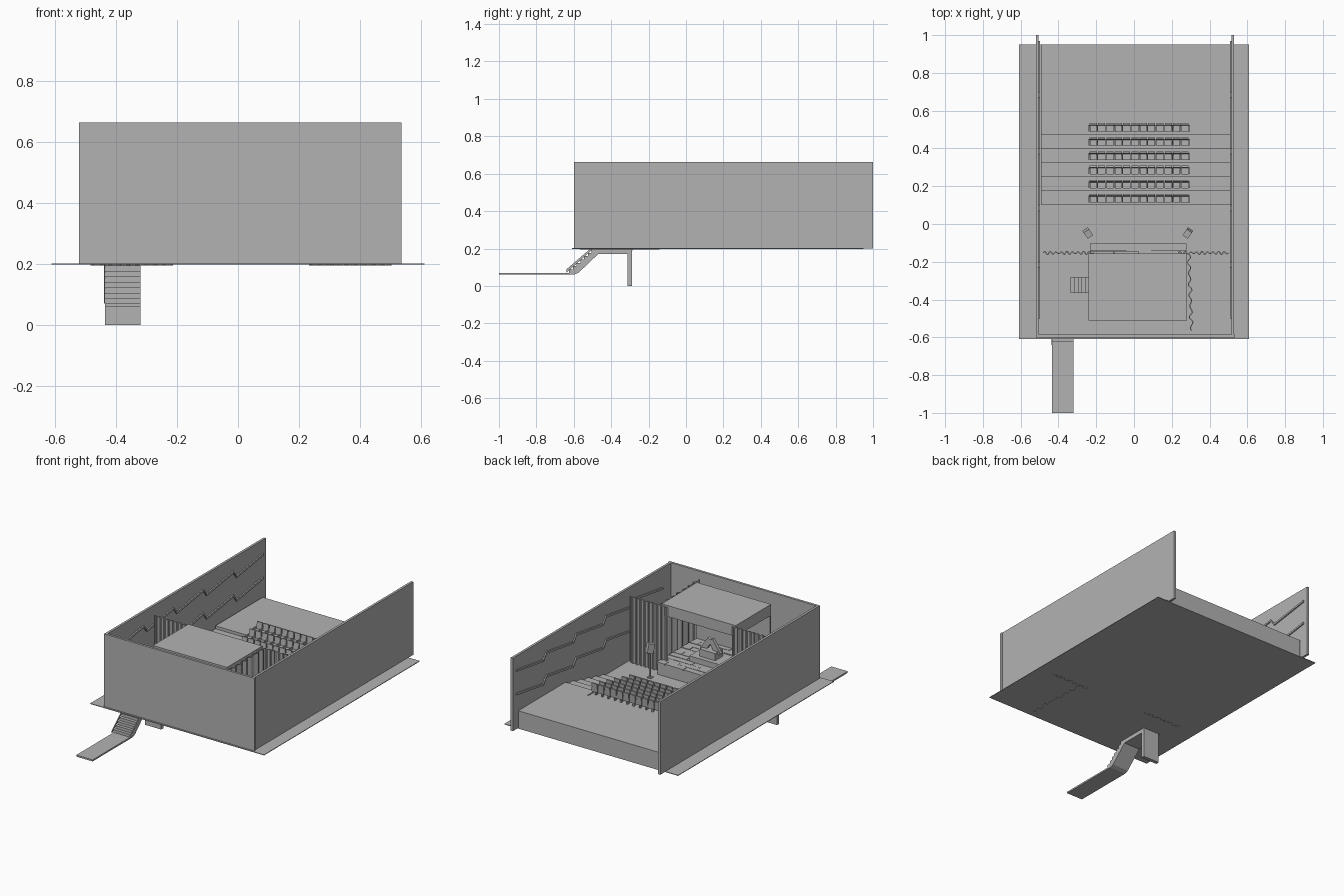
import bpy, bmesh, math, random
from mathutils import Matrix, Vector

if "Cube" in bpy.data.objects:
    bpy.data.objects.remove(bpy.data.objects["Cube"])
random.seed(4)

grey = bpy.data.materials.new("plain grey")
grey.diffuse_color = (0.45, 0.45, 0.45, 1)
grey.use_nodes = True
grey.node_tree.nodes["Principled BSDF"].inputs["Base Color"].default_value = grey.diffuse_color


def finish(name, bm):
    bmesh.ops.recalc_face_normals(bm, faces=bm.faces)
    me = bpy.data.meshes.new(name)
    bm.to_mesh(me)
    bm.free()
    me.materials.append(grey)
    ob = bpy.data.objects.new(name, me)
    bpy.context.collection.objects.link(ob)
    return ob


def add_box(bm, x0, x1, y0, y1, z0, z1, rot=None):
    c = Vector(((x0 + x1) / 2, (y0 + y1) / 2, (z0 + z1) / 2))
    m = Matrix.Translation(c) @ (rot or Matrix()) @ Matrix.Diagonal((x1 - x0, y1 - y0, z1 - z0, 1))
    bmesh.ops.create_cube(bm, size=1, matrix=m)


def box(name, *dims, rot=None):
    bm = bmesh.new()
    add_box(bm, *dims, rot=rot)
    return finish(name, bm)


def prism_x(name, pts, x0, x1):
    """Extrude a (y, z) outline along x."""
    bm = bmesh.new()
    f = bm.faces.new([bm.verts.new((x0, y, z)) for y, z in pts])
    r = bmesh.ops.extrude_face_region(bm, geom=[f])
    bmesh.ops.translate(bm, vec=(x1 - x0, 0, 0),
                        verts=[v for v in r["geom"] if isinstance(v, bmesh.types.BMVert)])
    return finish(name, bm)


# Floor plate and outer walls
box("floor_plate", -0.61, 0.61, -0.61, 0.95, 0.198, 0.202)
box("left_wall", -0.52, -0.505, -0.6, 1.0, 0.2, 0.663)
box("right_wall", 0.515, 0.53, -0.6, 1.0, 0.2, 0.663)
box("front_wall", -0.52, 0.535, -0.6, -0.585, 0.2, 0.663)


# Sawtooth bands on the inner wall faces
def saw(z):
    pts = []
    for i in range(5):
        y = -0.5 + i * 0.3
        pts += [(y, z - 0.02), (y + 0.27, z + 0.02)]
    return pts


for side, x in (("left", -0.505), ("right", 0.507)):
    for part, z in (("upper", 0.56), ("lower", 0.41)):
        line = saw(z)
        prism_x(f"{side}_{part}_sawtooth_strip",
                line + [(y, h - 0.012) for y, h in reversed(line)], x, x + 0.008)

# Stepped seating bank with the rear plateau
STEP = 0.0185
rows = [0.10 + i * 0.075 for i in range(6)]
profile = [(0.95, 0.2), (rows[0], 0.2)]
for i, y in enumerate(rows):
    z = 0.2 + STEP * (i + 1)
    profile += [(y, z), (y + 0.075, z)]
profile.append((0.95, 0.2 + STEP * 6))
prism_x("seating_bank", profile, -0.492, 0.512)

# Aisle kerbs at both ends of the rows
for name, x in (("left", -0.243), ("right", 0.299)):
    bm = bmesh.new()
    for i, y in enumerate(rows):
        add_box(bm, x, x + 0.006, y, y + 0.075, 0.2, 0.204 + STEP * (i + 1))
    finish(name + "_aisle_kerb", bm)

# Rows of twelve seats facing the stage
for i, y in enumerate(rows):
    bm = bmesh.new()
    z = 0.2 + STEP * (i + 1)
    for k in range(12):
        x = -0.238 + k * 0.0442
        add_box(bm, x + 0.004, x + 0.040, y + 0.013, y + 0.048, z + 0.025, z + 0.034)
        add_box(bm, x + 0.003, x + 0.041, y + 0.047, y + 0.056, z + 0.022, z + 0.078,
                Matrix.Rotation(-0.1, 4, 'X'))
        add_box(bm, x + 0.018, x + 0.026, y + 0.028, y + 0.046, z, z + 0.026)
    for k in range(13):
        x = -0.238 + k * 0.0442
        add_box(bm, x - 0.003, x + 0.003, y + 0.015, y + 0.05, z + 0.02, z + 0.047)
    finish(f"seat_row_{i + 1}", bm)

# Stage block, boards, roof and back panel
ST = 0.28
box("stage_block", -0.24, 0.28, -0.51, -0.15, 0.2, ST - 0.006)
box("stage_apron", -0.225, 0.275, -0.15, -0.108, 0.2, ST - 0.006)
bm = bmesh.new()
for j in range(10):
    y = -0.51 + j * 0.041
    cuts = [-0.235] + [-0.235 + (k + (0.5 if j % 2 else 0)) * 0.13 for k in range(1, 4)] + [0.278]
    for a, b in zip(cuts, cuts[1:]):
        add_box(bm, a + 0.001, b - 0.001, y + 0.001, y + 0.039,
                ST - 0.006, ST + random.uniform(0, 0.003))
bmesh.ops.translate(bm, vec=(0, 0, 0), verts=bm.verts)
finish("stage_boards", bm)
box("stage_roof", -0.24, 0.28, -0.51, -0.155, 0.56, 0.63)
box("stage_back_panel", -0.24, 0.28, -0.51, -0.50, ST, 0.565)

# Set pieces in the middle of the stage
box("set_platform", -0.08, 0.13, -0.36, -0.22, ST, 0.315)
box("set_block", -0.03, 0.08, -0.33, -0.25, 0.315, 0.36)
for s, n in ((-1, "left"), (1, "right")):
    box(f"set_{n}_leaning_board", 0.01 + s * 0.03, 0.045 + s * 0.03, -0.30, -0.28, 0.33, 0.43,
        rot=Matrix.Rotation(-s * 0.6, 4, 'Y'))

# Stage side stairs
bm = bmesh.new()
for k in range(5):
    add_box(bm, -0.335 + k * 0.019, -0.24, -0.365, -0.28, 0.2, 0.2 + (k + 1) * 0.0155)
finish("stage_side_stairs", bm)


# Pleated curtains
def curtain(name, a, b, waves, amp):
    a, b = Vector(a), Vector(b)
    d = b - a
    n = Vector((-d.y, d.x)).normalized()
    bm = bmesh.new()
    prev = None
    for i in range(waves * 6 + 1):
        t = i / (waves * 6)
        w = math.sin(t * waves * math.tau) * amp * (0.75 + 0.25 * math.sin(t * 17))
        p = a + d * t + n * w
        cur = (bm.verts.new((p.x, p.y, 0.195)), bm.verts.new((p.x, p.y, 0.62)))
        if prev:
            bm.faces.new((prev[0], cur[0], cur[1], prev[1]))
        prev = cur
    ob = finish(name, bm)
    m = ob.modifiers.new("thickness", 'SOLIDIFY')
    m.thickness, m.offset = 0.006, 0


curtain("left_curtain", (-0.48, -0.153), (-0.215, -0.153), 9, 0.009)
curtain("right_curtain", (0.235, -0.153), (0.50, -0.153), 9, 0.009)
curtain("wing_curtain", (0.29, -0.16), (0.305, -0.565), 7, 0.010)

# Speakers on stands, turned towards the seats
for s, n, x in ((-1, "left", -0.245), (1, "right", 0.285)):
    rot = Matrix.Rotation(-s * 0.6, 4, 'Z') @ Matrix.Rotation(0.2, 4, 'X')
    box(n + "_speaker", x - 0.017, x + 0.017, -0.067, -0.028, 0.36, 0.42, rot=rot)
    bm = bmesh.new()
    add_box(bm, x - 0.004, x + 0.004, -0.052, -0.044, 0.2, 0.365)
    add_box(bm, x - 0.014, x + 0.014, -0.062, -0.034, 0.2, 0.206)
    finish(n + "_speaker_stand", bm)

# Entrance: walkway, stairs, landing and supporting pier
X0, X1 = -0.435, -0.32
box("entrance_walkway", X0, X1, -1.0, -0.61, 0.06, 0.07)
stair = [(-0.60, 0.06), (-0.64, 0.06), (-0.64, 0.07)]
N = 7
for k in range(N):
    y, z = -0.625 + k * 0.02, 0.07 + (k + 1) * 0.125 / N
    stair += [(y, z - 0.125 / N), (y, z)]
stair += [(-0.295, 0.195), (-0.295, 0.17), (-0.47, 0.17), (-0.575, 0.07)]
prism_x("entrance_stairs_and_landing", stair, X0, X1)
box("landing_pier", X0, X1, -0.313, -0.29, 0.0, 0.195)
rail = [(-0.64, 0.07), (-0.64, 0.088), (-0.51, 0.2), (-0.285, 0.2), (-0.285, 0.19), (-0.505, 0.19)]
prism_x("stair_rail", rail, X0 - 0.003, X0)
